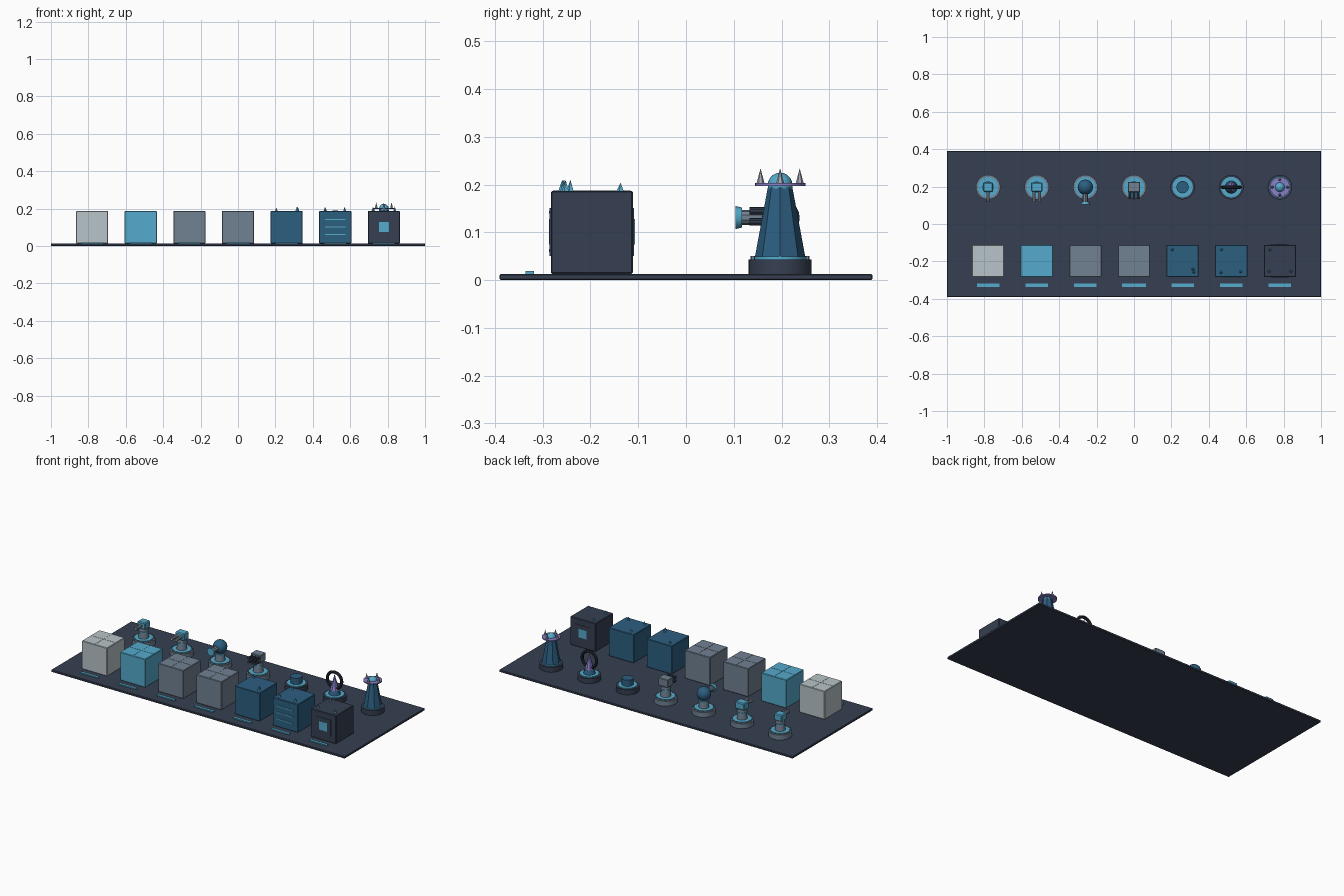
import bpy, math
from mathutils import Vector

if "Cube" in bpy.data.objects:
    bpy.data.objects.remove(bpy.data.objects["Cube"])


def material(name, r, g, b):
    m = bpy.data.materials.new(name)
    m.diffuse_color = [((c / 255 + 0.055) / 1.055) ** 2.4 for c in (r, g, b)] + [1]
    m.use_nodes = True
    m.node_tree.nodes["Principled BSDF"].inputs["Base Color"].default_value = m.diffuse_color
    return m


PALE = material("pale_grey", 184, 196, 200)
CYAN = material("cyan", 85, 170, 204)
GREY = material("slate_grey", 113, 129, 146)
BLUE = material("deep_blue", 44, 94, 128)
DARK = material("dark_slate", 54, 63, 81)
BLACK = material("charcoal", 38, 42, 54)
PURPLE = material("violet", 136, 128, 200)
SILVER = material("silver", 165, 168, 184)


def finish(name, mat, smooth=False):
    o = bpy.context.object
    o.name = name
    o.data.materials.append(mat)
    if smooth:
        bpy.ops.object.shade_smooth_by_angle(angle=math.radians(35))
    return o


def box(name, mat, center, size, bevel=0):
    bpy.ops.mesh.primitive_cube_add(size=1, location=center)
    o = finish(name, mat)
    o.scale = size
    bpy.ops.object.transform_apply(location=False, rotation=False, scale=True)
    if bevel:
        b = o.modifiers.new("edge", "BEVEL")
        b.width, b.segments = bevel, 1
    return o


def rod(name, mat, a, b, r1, r2=None, sides=16, smooth=True):
    """Cylinder or cone running from point a to point b."""
    a, b = Vector(a), Vector(b)
    d = b - a
    bpy.ops.mesh.primitive_cone_add(
        vertices=sides, radius1=r1, radius2=r1 if r2 is None else r2, depth=d.length,
        location=(a + b) / 2, rotation=d.to_track_quat('Z', 'Y').to_euler())
    return finish(name, mat, smooth)


def ball(name, mat, center, r):
    bpy.ops.mesh.primitive_uv_sphere_add(segments=16, ring_count=10, radius=r, location=center)
    return finish(name, mat, True)


FLOOR = 0.013
XS = [-0.78 + 0.26 * i for i in range(7)]
TY, BY = 0.197, -0.197

# Display floor
box("display_floor", DARK, (0, 0, FLOOR / 2), (2, 0.78, FLOOR), 0.002)

# Row of blocks with marker strips
S, TOP = 0.172, 0.187
for i, (x, mat) in enumerate(zip(XS, (PALE, CYAN, GREY, GREY, BLUE, BLUE, DARK))):
    box("block", mat, (x, BY, (FLOOR + TOP) / 2), (S, S, TOP - FLOOR), 0.003)
    w = 0.13 if i == 3 else 0.12
    box("marker_strip", CYAN, (x, -0.327, 0.016), (w, 0.017, 0.007))
    if i < 4:
        # raised seams across the lid
        box("lid_seam", mat, (x, BY, TOP), (0.003, S - 0.01, 0.002))
        box("lid_seam", mat, (x, BY, TOP), (S - 0.01, 0.003, 0.002))

# Small shards on the last three blocks
for x, shards in ((XS[4], ((-.055, .06), (.055, -.045), (.06, -.06))),
                  (XS[5], ((-.052, .06), (.05, -.058), (-.055, -.062))),
                  (XS[6], ((-.058, -.055), (.058, -.055), (-.055, .06)))):
    for dx, dy in shards:
        top = 0.21 if dy < 0 else 0.204
        rod("shard", CYAN, (x + dx, BY + dy, TOP), (x + dx, BY + dy, top), 0.008, 0, 5, False)

# Glowing lines and windows on block faces
for z in (0.062, 0.102, 0.142):
    box("glow_line", CYAN, (XS[5], BY - S / 2 - 0.001, z), (0.112, 0.005, 0.006))
for side in (-1, 1):
    y = BY + side * (S / 2 + 0.001)
    box("window_frame", DARK, (XS[6], y, 0.101), (0.1, 0.003, 0.1))
    box("window", CYAN, (XS[6], y + side * 0.001, 0.101), (0.053, 0.004, 0.053))


# Shared turret footing: drum, collar and studs
for i, x in enumerate(XS):
    rod("footing", GREY if i < 4 else DARK, (x, TY, FLOOR), (x, TY, 0.043), 0.066, sides=24)
    rod("collar", CYAN, (x, TY, 0.043), (x, TY, 0.049), 0.055, sides=24)
    if i < 4:
        for k in range(12):
            a = k * math.tau / 12
            px, py = x + 0.057 * math.cos(a), TY + 0.057 * math.sin(a)
            rod("footing_stud", GREY, (px, py, 0.043), (px, py, 0.051), 0.005, sides=6)
        rod("neck", GREY, (x, TY, 0.049), (x, TY, 0.11), 0.03, 0.025)
        rod("neck_ring", CYAN, (x, TY, 0.086), (x, TY, 0.092), 0.031)


def barrel(x, z, y0, y1, r, mat):
    rod("barrel", mat, (x, y0, z), (x, y1, z), r, sides=10)


# Single barrel turret
box("turret_head", CYAN, (XS[0], TY, 0.129), (0.054, 0.05, 0.042), 0.005)
barrel(XS[0], 0.13, TY - 0.02, 0.118, 0.009, SILVER)
rod("muzzle", GREY, (XS[0], 0.13, 0.13), (XS[0], 0.117, 0.13), 0.012, sides=10)

# Twin barrel turret
box("turret_head", CYAN, (XS[1], TY, 0.131), (0.062, 0.05, 0.044), 0.005)
for s in (-1, 1):
    barrel(XS[1] + s * 0.015, 0.132, TY - 0.02, 0.117, 0.008, SILVER)

# Dome turret with flared muzzle
ball("dome_head", BLUE, (XS[2], TY, 0.13), 0.041)
barrel(XS[2], 0.131, TY - 0.02, 0.115, 0.016, GREY)
rod("flared_muzzle", CYAN, (XS[2], 0.117, 0.131), (XS[2], 0.104, 0.131), 0.021, 0.024)

# Multi barrel turret
box("turret_head", GREY, (XS[3], TY, 0.137), (0.066, 0.054, 0.048), 0.003)
for dx in (-0.022, 0, 0.022):
    for z in (0.122, 0.145):
        barrel(XS[3] + dx, z, TY - 0.02, 0.133, 0.008, DARK)

# Low pedestal
rod("pedestal", BLUE, (XS[4], TY, 0.049), (XS[4], TY, 0.088), 0.033, sides=20)

# Ring spire
x = XS[5]
rod("spire_foot", BLUE, (x, TY, 0.049), (x, TY, 0.072), 0.034, 0.026)
rod("spire", PURPLE, (x, TY, 0.072), (x, TY, 0.17), 0.026, 0, 8, False)
bpy.ops.mesh.primitive_torus_add(
    major_segments=28, minor_segments=8, major_radius=0.049, minor_radius=0.009,
    location=(x, TY, 0.132), rotation=(math.pi / 2, 0, 0))
finish("spire_ring", BLACK, True)

# Tall tower with crown
x = XS[6]
rod("tower", BLUE, (x, TY, 0.047), (x, TY, 0.198), 0.053, 0.025, 8, False)
rod("crown_plate", PURPLE, (x, TY, 0.197), (x, TY, 0.203), 0.053, sides=24)
ball("crown_dome", CYAN, (x, TY, 0.199), 0.026)
for k in range(4):
    a = k * math.pi / 2
    px, py = x + 0.041 * math.cos(a), TY + 0.041 * math.sin(a)
    rod("crown_spike", SILVER, (px, py, 0.2), (px, py, 0.234), 0.009, 0, 6, False)
